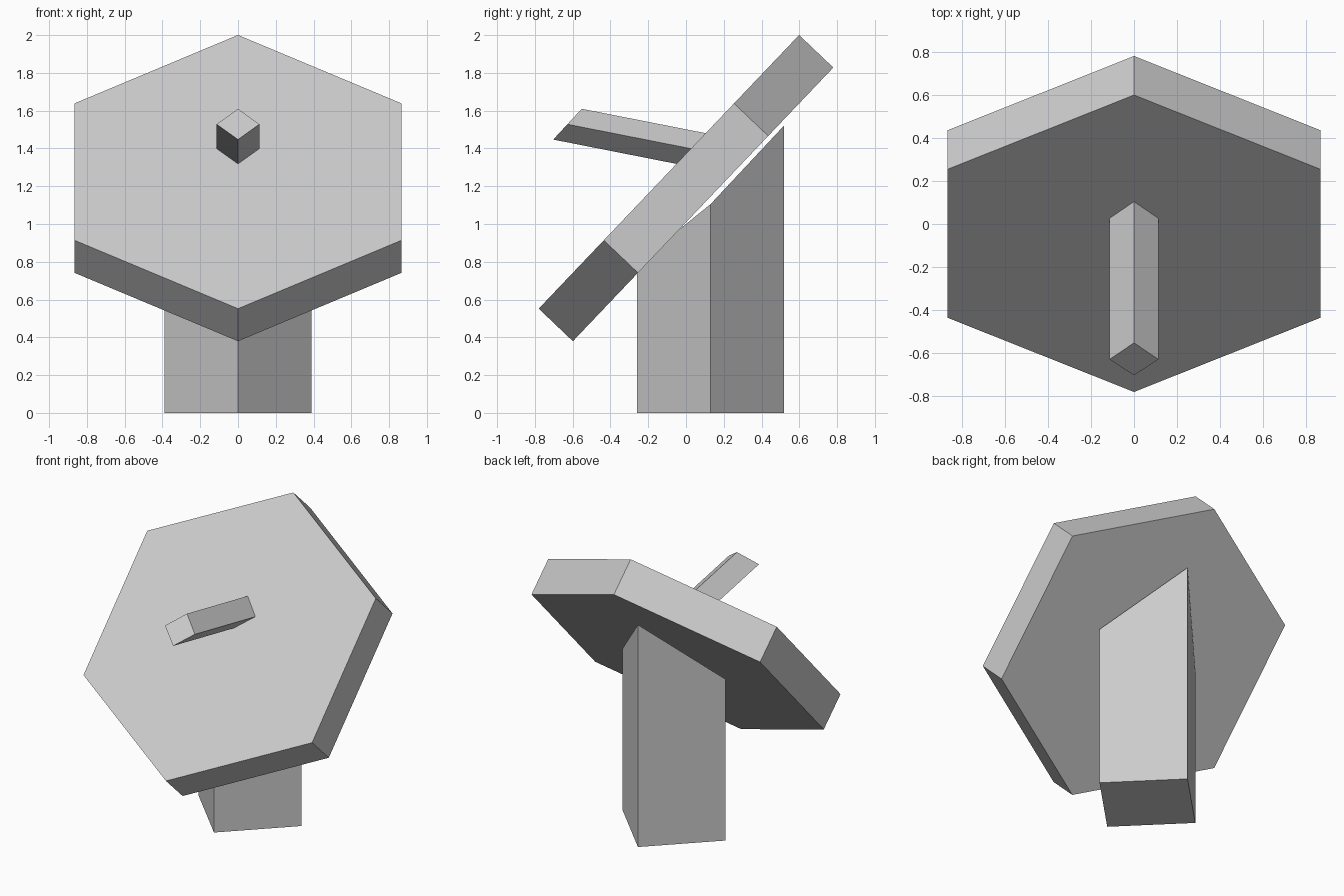
import bpy, bmesh, math
from mathutils import Matrix, Vector

if "Cube" in bpy.data.objects:
    bpy.data.objects.remove(bpy.data.objects["Cube"])


def finish(name, bm):
    bmesh.ops.recalc_face_normals(bm, faces=bm.faces[:])
    mesh = bpy.data.meshes.new(name)
    bm.to_mesh(mesh)
    bm.free()
    obj = bpy.data.objects.new(name, mesh)
    bpy.context.collection.objects.link(obj)
    return obj


def four_sided_bar(name, start, end):
    """Closed bar between two rings of four corners; the end is folded across corners 1 and 3."""
    bm = bmesh.new()
    a = [bm.verts.new(p) for p in start]
    b = [bm.verts.new(p) for p in end]
    for i in range(4):
        j = (i + 1) % 4
        bm.faces.new((a[i], a[j], b[j], b[i]))
    bm.faces.new(a)
    bm.faces.new((b[0], b[1], b[3]))
    bm.faces.new((b[1], b[2], b[3]))
    return finish(name, bm)


# Tilted hexagonal dial plate
axis = Vector((0, -0.725, 0.69)).normalized()
up = Vector((0, 0.69, 0.725)).normalized()
side = up.cross(axis)
bm = bmesh.new()
bmesh.ops.create_cone(bm, cap_ends=True, segments=6, radius1=1, radius2=1, depth=0.25)
# put a corner on the local y axis, so a corner points up the slope
first = max(bm.verts, key=lambda v: v.co.y)
if abs(first.co.y - 1) > 0.01:
    bmesh.ops.rotate(bm, verts=bm.verts[:], matrix=Matrix.Rotation(math.pi / 6, 3, 'Z'))
tilt = Matrix((side, up, axis)).transposed().to_4x4()
bm.transform(Matrix.Translation((0, 0, 1.19)) @ tilt)
finish("dial_plate", bm)

# Diamond-section pedestal with a slanted top
plan = [(0, -0.26), (0.39, 0.13), (0, 0.52), (-0.39, 0.13)]
tops = [0.79, 1.105, 1.522, 1.105]
four_sided_bar("pedestal",
               [(x, y, 0) for x, y in plan],
               [(x, y, z) for (x, y), z in zip(plan, tops)])

# Diamond-section pointer rising from the plate towards the front
tip = [Vector(p) for p in ((0, -0.703, 1.447), (0.113, -0.628, 1.528),
                           (0, -0.552, 1.61), (-0.113, -0.628, 1.528))]
four_sided_bar("pointer", tip, [p + Vector((0, 0.70, -0.138)) for p in tip])
